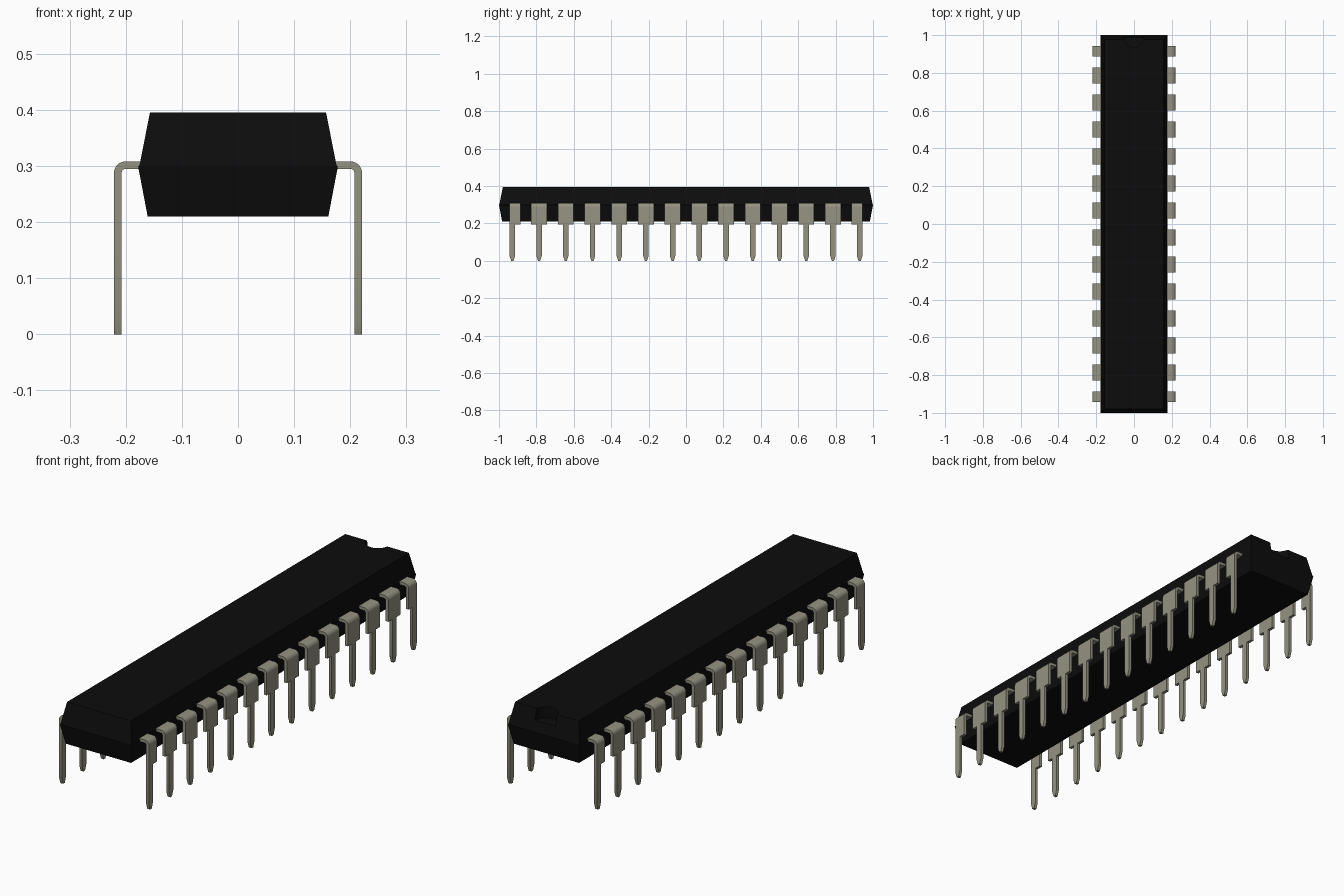
import bpy, bmesh, math

if "Cube" in bpy.data.objects:
    bpy.data.objects.remove(bpy.data.objects["Cube"])

PINS, PITCH = 14, 1.0 / 7


def material(name, rgb):
    m = bpy.data.materials.new(name)
    m.diffuse_color = (*rgb, 1)
    m.use_nodes = True
    m.node_tree.nodes["Principled BSDF"].inputs["Base Color"].default_value = m.diffuse_color
    return m


black = material("black plastic", (0.0038, 0.0038, 0.0038))
metal = material("tinned metal", (0.295, 0.290, 0.222))


def loft(name, rings, mat):
    """Solid through a list of four-point rings, capped at both ends."""
    bm = bmesh.new()
    loops = [[bm.verts.new(p) for p in ring] for ring in rings]
    for a, b in zip(loops, loops[1:]):
        for i in range(4):
            j = (i + 1) % 4
            bm.faces.new((a[i], a[j], b[j], b[i]))
    bm.faces.new(loops[0])
    bm.faces.new(loops[-1])
    bmesh.ops.recalc_face_normals(bm, faces=bm.faces)
    mesh = bpy.data.meshes.new(name)
    bm.to_mesh(mesh)
    bm.free()
    mesh.materials.append(mat)
    ob = bpy.data.objects.new(name, mesh)
    bpy.context.collection.objects.link(ob)
    return ob


# Body: drafted halves with a tiny step at the parting line
levels = [(0.21, 0.161, 0.983), (0.299, 0.178, 1.0),
          (0.301, 0.1755, 0.998), (0.395, 0.157, 0.979)]
body = loft("body", [[(-x, -y, z), (x, -y, z), (x, y, z), (-x, y, z)]
                     for z, x, y in levels], black)

# Half-round notch in the top of the back end
bpy.ops.mesh.primitive_cylinder_add(vertices=32, radius=0.05, depth=0.1,
                                    location=(0, 0.985, 0.395))
cutter = bpy.context.object
cutter.name = "notch_cutter"
cutter.data.materials.append(black)
cutter.hide_render = True
cutter.hide_set(True)
cut = body.modifiers.new("notch", 'BOOLEAN')
cut.operation = 'DIFFERENCE'
cut.solver = 'EXACT'
cut.object = cutter

# Pins: bent strip with a wide shoulder, narrow leg and tapered tip
OUT, INN, TOP = 0.221, 0.2075, 0.308
R_OUT, R_IN = 0.0205, 0.007
CX, CZ = OUT - R_OUT, TOP - R_OUT
LEG, SHOULDER, TIP = 0.0145, 0.0425, 0.006


def pin(index):
    y = (index - (PINS - 1) / 2) * PITCH
    # End pins have a shoulder on their inner side only
    low = LEG if index == 0 else SHOULDER
    high = LEG if index == PINS - 1 else SHOULDER

    def ring(outer, inner, a, b):
        (xo, zo), (xi, zi) = outer, inner
        return [(xo, y - a, zo), (xo, y + b, zo), (xi, y + b, zi), (xi, y - a, zi)]

    rings = [ring((0.16, TOP), (0.16, CZ + R_IN), low, high)]
    for k in range(9):
        t = math.pi / 2 * (1 - k / 8)
        c, s = math.cos(t), math.sin(t)
        rings.append(ring((CX + R_OUT * c, CZ + R_OUT * s),
                          (CX + R_IN * c, CZ + R_IN * s), low, high))
    for z, a, b in ((0.195, low, high), (0.195, LEG, LEG),
                    (0.026, LEG, LEG), (0, TIP, TIP)):
        rings.append(ring((OUT, z), (INN, z), a, b))
    ob = loft(f"pin_pair_{index + 1}", rings, metal)
    ob.modifiers.new("other side", 'MIRROR')
    return ob


pins = [pin(i) for i in range(PINS)]

# Smooth bends, sharp edges
bpy.ops.object.select_all(action='DESELECT')
for ob in pins:
    ob.select_set(True)
bpy.context.view_layer.objects.active = pins[0]
bpy.ops.object.shade_smooth_by_angle(angle=math.radians(20))
